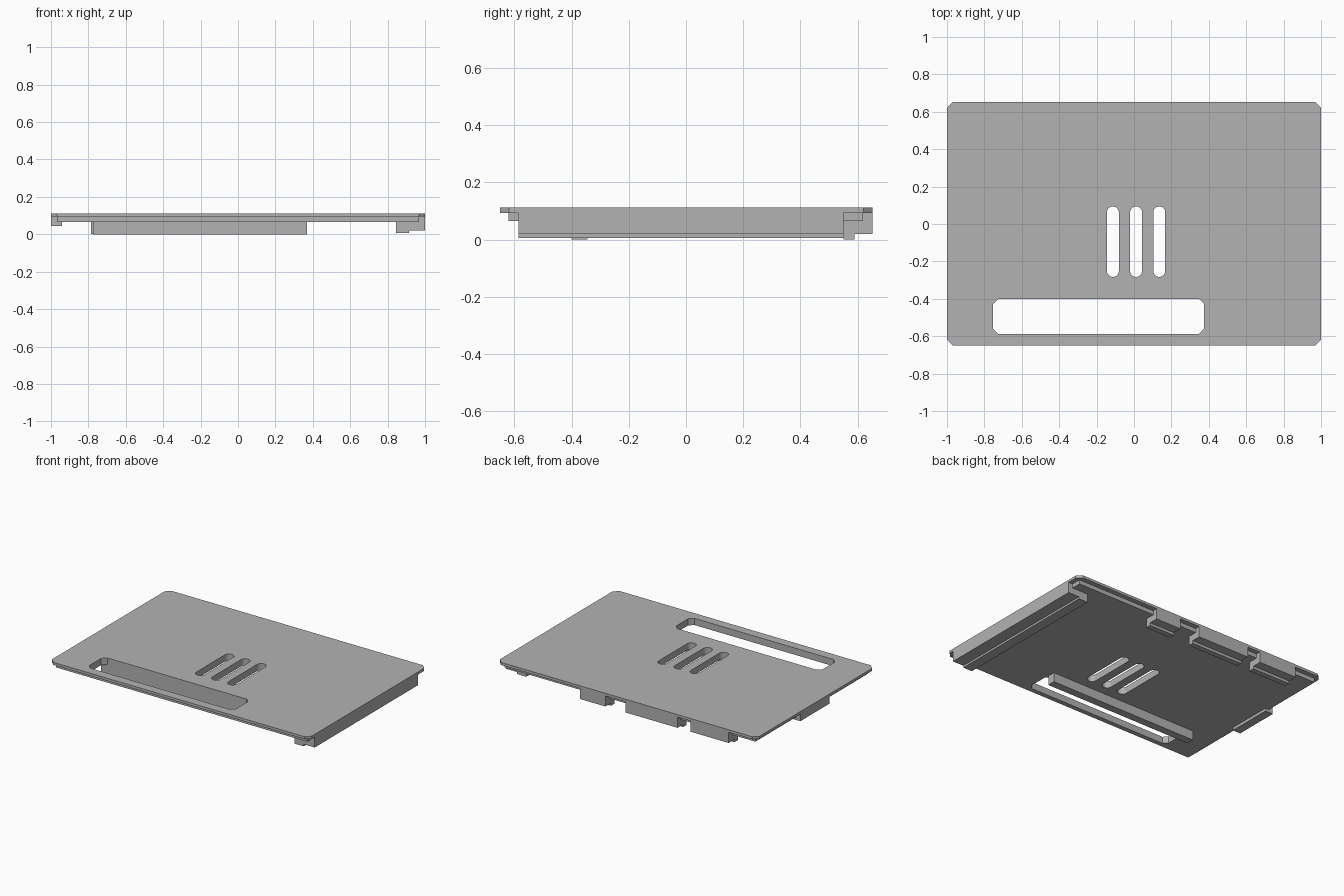
import bpy, math

cube = bpy.data.objects.get("Cube")
if cube:
    bpy.data.objects.remove(cube, do_unlink=True)

gray = bpy.data.materials.new("mid gray plastic")
gray.use_nodes = True
gray.diffuse_color = (0.45, 0.45, 0.45, 1)
gray.node_tree.nodes["Principled BSDF"].inputs["Base Color"].default_value = gray.diffuse_color


def prism(name, profile, start, end, axis="z"):
    """Extrude a 2D profile along an axis."""
    place = {"x": lambda a, b, t: (t, a, b),
             "y": lambda a, b, t: (a, t, b),
             "z": lambda a, b, t: (a, b, t)}[axis]
    n = len(profile)
    verts = [place(a, b, t) for t in (start, end) for a, b in profile]
    faces = [tuple(range(n))[::-1], tuple(range(n, 2 * n))]
    faces += [(i, (i + 1) % n, (i + 1) % n + n, i + n) for i in range(n)]
    mesh = bpy.data.meshes.new(name)
    mesh.from_pydata(verts, [], faces)
    obj = bpy.data.objects.new(name, mesh)
    bpy.context.collection.objects.link(obj)
    mesh.materials.append(gray)
    # Make all normals point outward
    bpy.context.view_layer.objects.active = obj
    bpy.ops.object.mode_set(mode="EDIT")
    bpy.ops.mesh.select_all(action="SELECT")
    bpy.ops.mesh.normals_make_consistent(inside=False)
    bpy.ops.object.mode_set(mode="OBJECT")
    return obj


def rounded(x0, x1, y0, y1, r, steps=1):
    """Rectangle outline with chamfered (one step) or round corners."""
    corners = [(x1 - r, y1 - r), (x0 + r, y1 - r), (x0 + r, y0 + r), (x1 - r, y0 + r)]
    return [(cx + r * math.cos(math.pi / 2 * (q + k / steps)),
             cy + r * math.sin(math.pi / 2 * (q + k / steps)))
            for q, (cx, cy) in enumerate(corners) for k in range(steps + 1)]


def rect(x0, x1, y0, y1):
    return [(x0, y0), (x1, y0), (x1, y1), (x0, y1)]


TOP, LIP, UNDER = 0.112, 0.094, 0.065

# Cover plate and its inset underside step
plates = [prism("cover_plate", rounded(-1, 1, -0.65, 0.652, 0.032), LIP, TOP),
          prism("inset_plate", rect(-0.967, 0.967, -0.62, 0.618), UNDER, LIP)]

# Window and three vent slots cut through both plates
cutters = [prism("window_cutter", rounded(-0.754, 0.375, -0.587, -0.4, 0.028), -0.1, 0.3)]
for x in (-0.113, 0.011, 0.135):
    cutters.append(prism("vent_cutter", rounded(x - 0.032, x + 0.032, -0.283, 0.094, 0.0319, 6), -0.1, 0.3))
for plate in plates:
    bpy.context.view_layer.objects.active = plate
    for cutter in cutters:
        mod = plate.modifiers.new("cut", "BOOLEAN")
        mod.operation = "DIFFERENCE"
        mod.solver = "EXACT"
        mod.object = cutter
        bpy.ops.object.modifier_apply(modifier=mod.name)
for cutter in cutters:
    bpy.data.objects.remove(cutter, do_unlink=True)

# Wall hanging behind the window
prism("window_wall", rect(-0.775, 0.37, -0.4, -0.345), 0, UNDER)


def hook(inner, step, outer, low):
    """Stepped section: outer wall with a deeper inner lip."""
    return [(inner, UNDER), (inner, low), (step, low), (step, 0.02),
            (outer, 0.02), (outer, LIP), (step, LIP), (step, UNDER)]


# Long rail on the left side
prism("side_rail", hook(0.845, 0.915, 1, 0.006), -0.585, 0.55, "y")

# Three hooks along the back
for i, (x0, x1) in enumerate(((0.165, 0.36), (-0.39, 0.01), (-0.785, -0.49))):
    prism(f"back_hook_{i + 1}", hook(0.55, 0.588, 0.652, 0.001), x0, x1, "x")

# Small catch on the right side
prism("side_catch", rect(-1, -0.94, -0.15, 0.17), 0.045, LIP)
